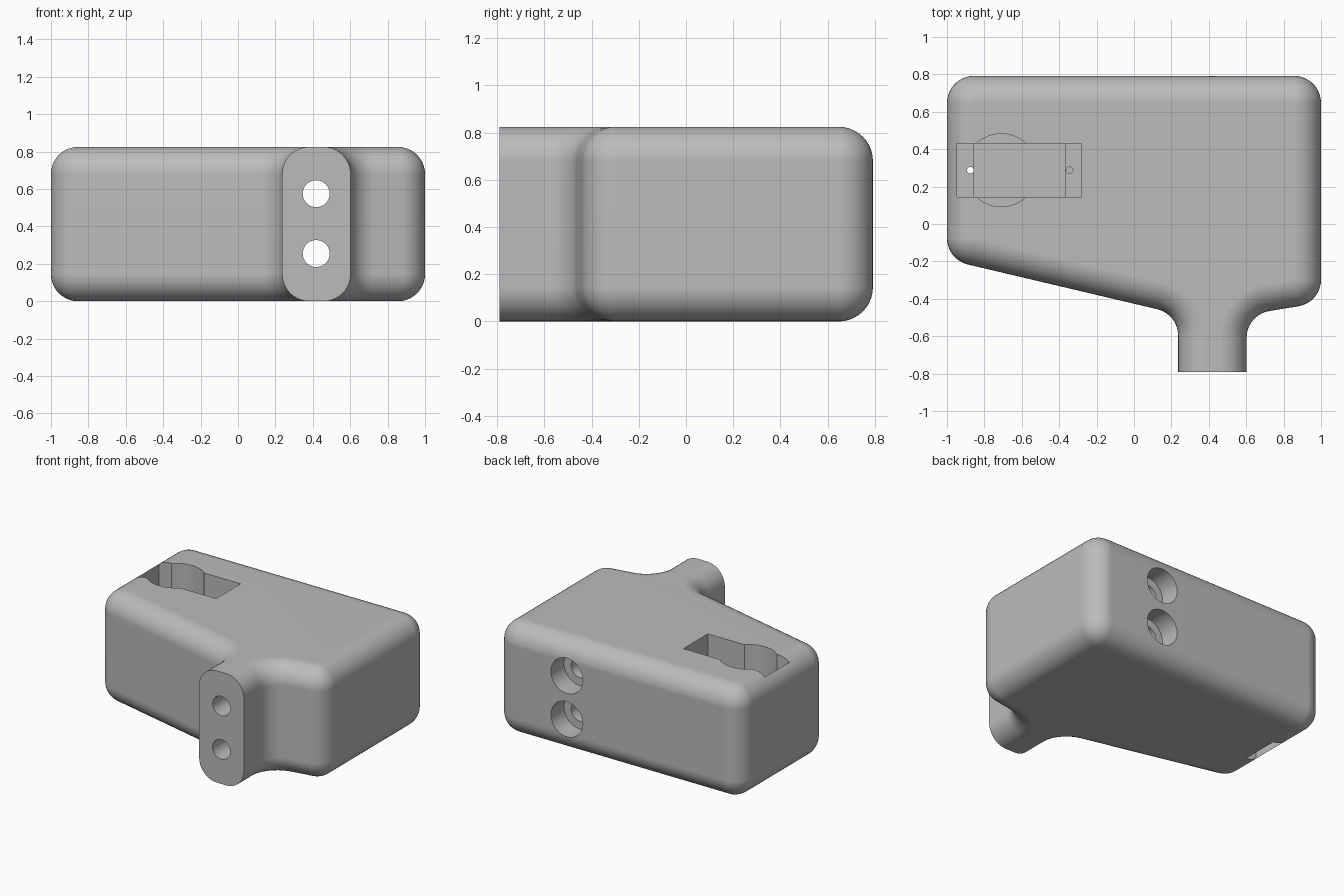
import bpy, bmesh, math
from mathutils import Vector

if "Cube" in bpy.data.objects:
    bpy.data.objects.remove(bpy.data.objects["Cube"])

H, R, SEG = 0.825, 0.145, 10      # height, fillet radius, fillet segments
FRONT = -0.79
grey = bpy.data.materials.new("mid_grey")
grey.diffuse_color = (0.5, 0.5, 0.5, 1)
grey.use_nodes = True
grey.node_tree.nodes["Principled BSDF"].inputs["Base Color"].default_value = grey.diffuse_color

# Sharp plan outline, counter-clockwise, starting and ending on the flat neck end
PLAN = [Vector(p) for p in [(0.602, FRONT), (0.602, -0.485), (1, -0.42), (1, 0.792),
                            (-1, 0.792), (-1, -0.19), (0.236, -0.482), (0.236, FRONT)]]


def ring(inset):
    """Rounded outline moved inwards; the neck end stays on its plane."""
    pts = [PLAN[0] + Vector((-inset, 0))]
    for a, b, c in zip(PLAN, PLAN[1:], PLAN[2:]):
        u, v = (b - a).normalized(), (c - b).normalized()
        turn = math.atan2(u.x * v.y - u.y * v.x, u.dot(v))
        side = 1 if turn > 0 else -1
        left = Vector((-u.y, u.x))
        centre = b - u * (R * math.tan(abs(turn) / 2)) + left * side * R
        out = -left
        for i in range(SEG + 1):
            t = turn * i / SEG
            n = Vector((out.x * math.cos(t) - out.y * math.sin(t),
                        out.x * math.sin(t) + out.y * math.cos(t)))
            pts.append(centre + n * (R * side - inset))
    pts.append(PLAN[-1] + Vector((inset, 0)))
    return pts


# Body: stack of insets giving round top and bottom edges
steps = [math.pi / 2 * i / SEG for i in range(SEG + 1)]
layers = [(R * (1 - math.sin(t)), R * (1 - math.cos(t))) for t in steps]
layers += [(d, H - z) for d, z in reversed(layers)]
bm = bmesh.new()
rows = [[bm.verts.new((p.x, p.y, z)) for p in ring(d)] for d, z in layers]
count = len(rows[0])
for low, high in zip(rows, rows[1:]):
    for i in range(count - 1):
        bm.faces.new((low[i], low[i + 1], high[i + 1], high[i]))
bm.faces.new(rows[0][::-1])
bm.faces.new(rows[-1])
bm.faces.new([r[0] for r in rows] + [r[-1] for r in reversed(rows)])
bmesh.ops.remove_doubles(bm, verts=bm.verts, dist=1e-5)
bmesh.ops.recalc_face_normals(bm, faces=bm.faces)
mesh = bpy.data.meshes.new("body")
bm.to_mesh(mesh)
bm.free()
body = bpy.data.objects.new("body", mesh)
bpy.context.collection.objects.link(body)
mesh.materials.append(grey)


def cut(name, cutter):
    """Subtract a cutter from the body, then drop it."""
    cutter.name = name
    cutter.hide_render = True
    cutter.data.materials.append(grey)
    mod = body.modifiers.new(name, 'BOOLEAN')
    mod.operation, mod.solver, mod.object = 'DIFFERENCE', 'EXACT', cutter
    bpy.context.view_layer.objects.active = body
    bpy.ops.object.modifier_apply(modifier=name)
    bpy.data.objects.remove(cutter)


def cut_box(name, x0, x1, y0, y1, z0, z1):
    bpy.ops.mesh.primitive_cube_add(size=1)
    o = bpy.context.object
    o.location = ((x0 + x1) / 2, (y0 + y1) / 2, (z0 + z1) / 2)
    o.scale = (x1 - x0, y1 - y0, z1 - z0)
    bpy.context.view_layer.update()
    cut(name, o)


def cut_cylinder(name, centre, radius, depth, along_y=False, sides=48):
    bpy.ops.mesh.primitive_cylinder_add(vertices=sides, radius=radius, depth=depth, location=centre,
                                        rotation=(math.pi / 2 if along_y else 0, 0, 0))
    cut(name, bpy.context.object)


# Bolt holes through the neck, counterbored at the back
for z in (0.255, 0.575):
    cut_cylinder("bolt_hole", (0.418, 0, z), 0.072, 2, True)
    cut_cylinder("counterbore", (0.418, 0.79, z), 0.13, 0.3, True)

# Pocket: wide mouth, narrower middle, wide lower chamber that breaks the left edge
Y0, Y1, YC = 0.145, 0.43, 0.2875
cut_box("pocket_mouth", -0.945, -0.28, Y0, Y1, 0.46, 1)
cut_box("pocket_middle", -0.855, -0.37, Y0, Y1, 0.2, 0.6)
cut_box("pocket_chamber", -0.945, -0.28, Y0, Y1, 0.003, 0.36)
cut_box("edge_opening", -0.945, -0.857, Y0, Y1, -0.1, 0.1)
cut_cylinder("pocket_round", (-0.71, YC, 0.73), 0.195, 0.54)
for x in (-0.875, -0.345):
    cut_cylinder("screw_hole", (x, YC, 0.41), 0.018, 0.2, sides=20)

# Smooth fillets with crisp cut edges
bpy.ops.object.select_all(action='DESELECT')
body.select_set(True)
bpy.context.view_layer.objects.active = body
bpy.ops.object.shade_smooth_by_angle(angle=math.radians(30))
body.modifiers.new("even_shading", 'WEIGHTED_NORMAL').keep_sharp = True
